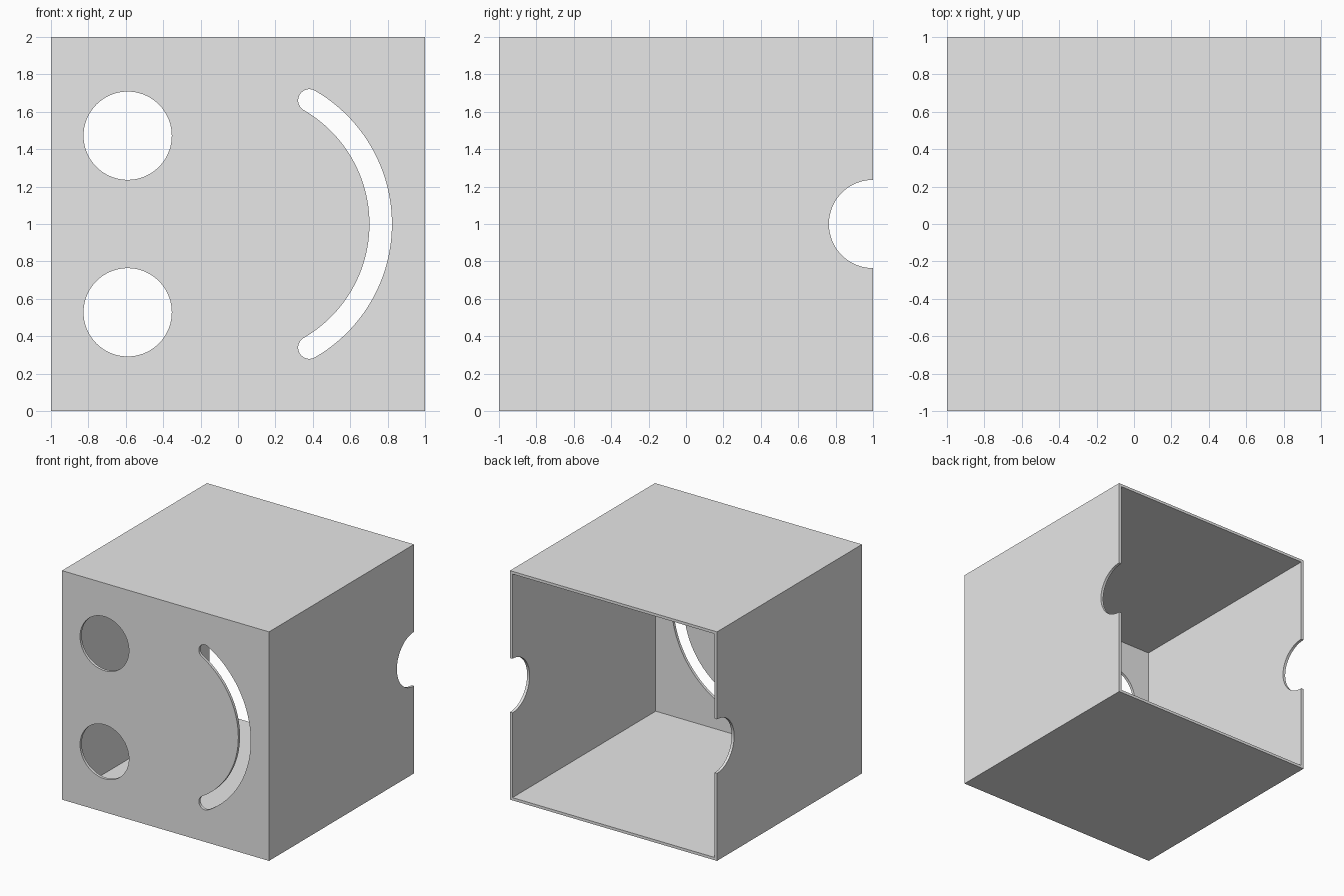
import bpy, bmesh
from math import cos, sin, pi, radians
from mathutils import Vector

WALL = 0.024
HOLE_R = 0.236

cube = bpy.data.objects.get("Cube")
if cube:
    bpy.data.objects.remove(cube, do_unlink=True)

grey = bpy.data.materials.new("plain grey")
grey.use_nodes = True
grey.diffuse_color = (0.8, 0.8, 0.8, 1)
grey.node_tree.nodes["Principled BSDF"].inputs["Base Color"].default_value = (0.8, 0.8, 0.8, 1)


def finish(name, bm):
    bmesh.ops.recalc_face_normals(bm, faces=bm.faces)
    mesh = bpy.data.meshes.new(name)
    bm.to_mesh(mesh)
    bm.free()
    mesh.materials.append(grey)
    obj = bpy.data.objects.new(name, mesh)
    bpy.context.collection.objects.link(obj)
    return obj


def box(name, lo, hi):
    bm = bmesh.new()
    bmesh.ops.create_cube(bm, size=1)
    lo, hi = Vector(lo), Vector(hi)
    bmesh.ops.scale(bm, vec=hi - lo, verts=bm.verts)
    bmesh.ops.translate(bm, vec=(lo + hi) / 2, verts=bm.verts)
    return finish(name, bm)


def prism(name, outline, push):
    """Extrude a closed outline of 3D points along push."""
    bm = bmesh.new()
    face = bm.faces.new([bm.verts.new(p) for p in outline])
    new = bmesh.ops.extrude_face_region(bm, geom=[face])["geom"]
    verts = [v for v in new if isinstance(v, bmesh.types.BMVert)]
    bmesh.ops.translate(bm, vec=push, verts=verts)
    return finish(name, bm)


def arc(cx, cz, r, start, end, steps):
    """Points (a, z) on an arc, angles in degrees."""
    angles = [radians(start + (end - start) * i / steps) for i in range(steps + 1)]
    return [(cx + r * cos(a), cz + r * sin(a)) for a in angles]


# Hollow box, open at the back
shell = box("box_shell", (-1, -1, 0), (1, 1, 2))
cutters = [box("cavity_cutter", (-1 + WALL, -1 + WALL, WALL), (1 - WALL, 1.2, 2 - WALL))]

# Two round eye holes in the front wall
for side, z in (("upper", 1.472), ("lower", 0.528)):
    ring = arc(-0.59, z, HOLE_R, 0, 360, 72)[:-1]
    cutters.append(prism(side + "_eye_cutter", [(x, -1.1, z) for x, z in ring], (0, 0.2, 0)))

# Curved mouth slot with rounded ends
MID, HALF, SWEEP = 0.763, 0.06, 60
end_x, end_z = MID * cos(radians(SWEEP)), MID * sin(radians(SWEEP))
slot = arc(0, 1, MID + HALF, -SWEEP, SWEEP, 48)
slot += arc(end_x, 1 + end_z, HALF, SWEEP, SWEEP + 180, 20)[1:-1]
slot += arc(0, 1, MID - HALF, SWEEP, -SWEEP, 48)
slot += arc(end_x, 1 - end_z, HALF, 180 - SWEEP, 360 - SWEEP, 20)[1:-1]
cutters.append(prism("mouth_cutter", [(x, -1.1, z) for x, z in slot], (0, 0.2, 0)))

# Half-round finger notches at the back edge of both side walls
ring = arc(1, 1, HOLE_R, 0, 360, 72)[:-1]
cutters.append(prism("notch_cutter", [(-1.1, y, z) for y, z in ring], (2.2, 0, 0)))

# Cut everything out of the shell, then drop the cutters
bpy.ops.object.select_all(action="DESELECT")
bpy.context.view_layer.objects.active = shell
shell.select_set(True)
for cutter in cutters:
    cutter.hide_render = True
    mod = shell.modifiers.new(cutter.name, "BOOLEAN")
    mod.operation = "DIFFERENCE"
    mod.solver = "EXACT"
    mod.object = cutter
    bpy.ops.object.modifier_apply(modifier=mod.name)
    bpy.data.objects.remove(cutter, do_unlink=True)

bpy.ops.object.shade_smooth_by_angle(angle=radians(30))
